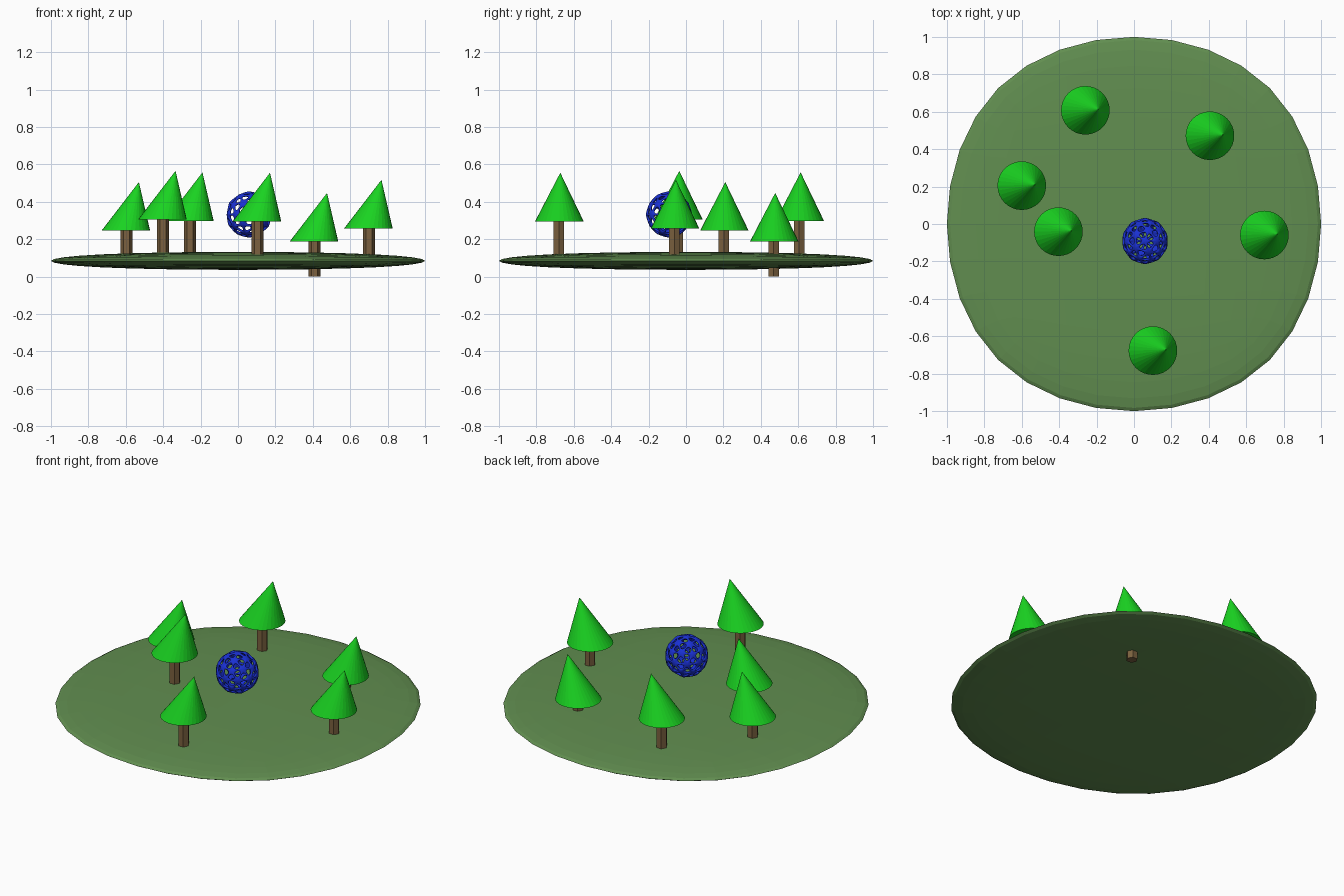
import bpy, bmesh
from mathutils import Matrix, Vector

if "Cube" in bpy.data.objects:
    bpy.data.objects.remove(bpy.data.objects["Cube"])


def material(name, rgb):
    m = bpy.data.materials.new(name)
    m.diffuse_color = (*rgb, 1)
    m.use_nodes = True
    m.node_tree.nodes["Principled BSDF"].inputs["Base Color"].default_value = m.diffuse_color
    return m


GRASS = material("grass_green", (0.12, 0.27, 0.08))
LEAF = material("leaf_green", (0.01, 0.65, 0.015))
BARK = material("bark_brown", (0.2, 0.12, 0.05))
BLUE = material("lattice_blue", (0.01, 0.03, 0.65))


def finish(bm, name, mat):
    me = bpy.data.meshes.new(name)
    bm.to_mesh(me)
    bm.free()
    me.materials.append(mat)
    ob = bpy.data.objects.new(name, me)
    bpy.context.collection.objects.link(ob)
    return ob


def shade(ob, degrees=30):
    bpy.ops.object.select_all(action='DESELECT')
    ob.select_set(True)
    bpy.context.view_layer.objects.active = ob
    bpy.ops.object.shade_smooth_by_angle(angle=degrees * 0.0174533)


# Ground: flattened cube rounded by subdivision
bm = bmesh.new()
bmesh.ops.create_cube(bm, size=2)
LIMIT = 0.839  # how far a subdivided cube shrinks
bmesh.ops.scale(bm, verts=bm.verts, vec=(1 / LIMIT, 1 / LIMIT, 0.048 / LIMIT))
ground = finish(bm, "ground_disc", GRASS)
ground.location = (0, 0, 0.084)
sub = ground.modifiers.new("round", 'SUBSURF')
sub.levels = sub.render_levels = 3


# Trees: six-sided trunk and a cone whose tip leans to +x
def tree(i, x, y, tip):
    bm = bmesh.new()
    low, base = tip - 0.447, tip - 0.26
    bmesh.ops.create_cone(bm, cap_ends=True, segments=6, radius1=0.032, radius2=0.032,
                          depth=base + 0.01 - low,
                          matrix=Matrix.Translation((x + 0.003, y - 0.003, (low + base + 0.01) / 2))
                          @ Matrix.Rotation(1.5708, 4, 'Z'))
    if abs(max(v.co.x for v in bm.verts) - x - 0.003) < 0.031:  # corners point along x
        bmesh.ops.rotate(bm, verts=bm.verts, cent=Vector((x + 0.003, y - 0.003, 0)),
                         matrix=Matrix.Rotation(1.5708, 3, 'Z'))
    finish(bm, f"tree_trunk_{i}", BARK)

    bm = bmesh.new()
    bmesh.ops.create_cone(bm, cap_ends=True, segments=32, radius1=0.13, radius2=0,
                          depth=0.26, matrix=Matrix.Translation((x, y, tip - 0.13)))
    bmesh.ops.remove_doubles(bm, verts=bm.verts, dist=1e-5)
    for v in bm.verts:
        if v.co.z > tip - 0.01:
            v.co.x += 0.07
            v.co.y += 0.005
    finish(bm, f"tree_crown_{i}", LEAF)


for i, spot in enumerate([(-0.26, 0.608, 0.557), (0.406, 0.472, 0.447), (-0.6, 0.205, 0.505),
                          (-0.404, -0.041, 0.565), (0.697, -0.059, 0.517), (0.101, -0.677, 0.555)]):
    tree(i + 1, *spot)

# Floating lattice ball: wireframe of a geodesic sphere, softened
bm = bmesh.new()
bmesh.ops.create_icosphere(bm, subdivisions=2, radius=0.12)
ball = finish(bm, "lattice_ball", BLUE)
ball.location = (0.059, -0.091, 0.332)
wire = ball.modifiers.new("lattice", 'WIREFRAME')
wire.thickness = 0.02
wire.use_even_offset = False
sub = ball.modifiers.new("soften", 'SUBSURF')
sub.levels = sub.render_levels = 2
shade(ball, 180)
